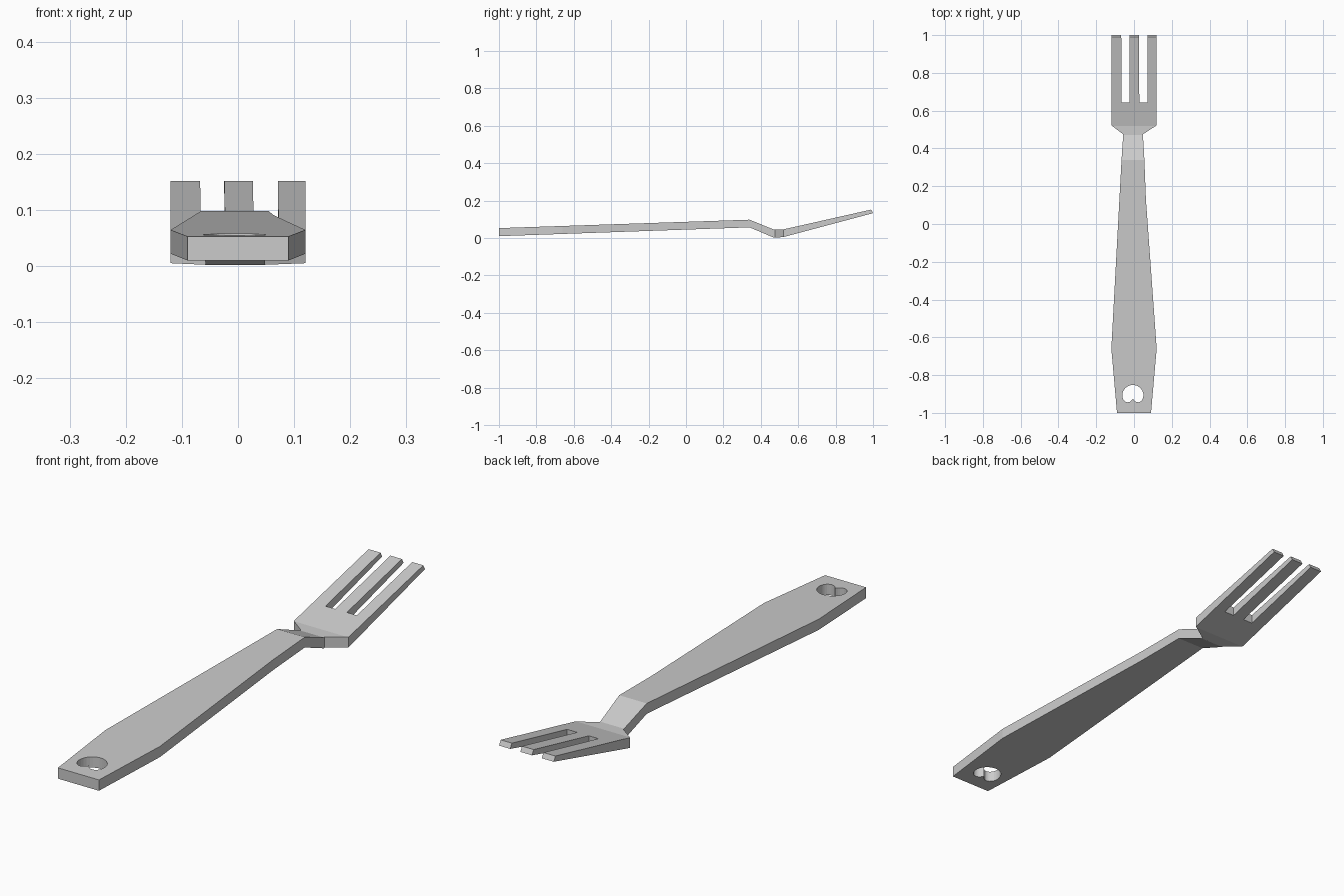
import bpy, bmesh
from math import cos, sin, radians
from mathutils import Vector

if "Cube" in bpy.data.objects:
    bpy.data.objects.remove(bpy.data.objects["Cube"])


def prism(name, points, to_3d, low, high):
    """Extrude a closed 2D outline between two depths."""
    bm = bmesh.new()
    face = bm.faces.new([bm.verts.new(to_3d(a, b, low)) for a, b in points])
    new = bmesh.ops.extrude_face_region(bm, geom=[face])["geom"]
    shift = Vector(to_3d(0, 0, high)) - Vector(to_3d(0, 0, low))
    bmesh.ops.translate(bm, vec=shift,
                        verts=[v for v in new if isinstance(v, bmesh.types.BMVert)])
    bmesh.ops.recalc_face_normals(bm, faces=bm.faces)
    mesh = bpy.data.meshes.new(name)
    bm.to_mesh(mesh)
    bm.free()
    obj = bpy.data.objects.new(name, mesh)
    bpy.context.collection.objects.link(obj)
    return obj


def boolean(obj, cutter, operation):
    cutter.hide_render = True
    mod = obj.modifiers.new(cutter.name, 'BOOLEAN')
    mod.operation = operation
    mod.solver = 'EXACT'
    mod.object = cutter
    bpy.context.view_layer.objects.active = obj
    bpy.ops.object.modifier_apply(modifier=mod.name)
    bpy.data.objects.remove(cutter)


def side(y, z, x):
    return (x, y, z)


def plan(x, y, z):
    return (x, y, z)


# Bent bar: side profile swept across the width
profile = [(-1, 0.01), (0.34, 0.057), (0.47, 0.002), (0.52, 0.005), (1, 0.133),
           (0.99, 0.152), (0.52, 0.046), (0.47, 0.045), (0.34, 0.098), (-1, 0.053)]
fork = prism("fork", profile, side, -0.3, 0.3)

# Plan outline: handle, neck, shoulders and three tines
outline = [(-0.09, -1.1), (0.09, -1.1), (0.09, -1), (0.12, -0.66), (0.063, 0.13),
           (0.055, 0.34), (0.047, 0.475), (0.12, 0.522),
           (0.12, 1.1), (0.071, 1.1), (0.072, 0.642), (0.028, 0.642), (0.026, 1.1),
           (-0.025, 1.1), (-0.023, 0.642), (-0.066, 0.642), (-0.068, 1.1), (-0.12, 1.1),
           (-0.12, 0.522), (-0.057, 0.475), (-0.066, 0.34)]
outline += [(-0.12, -0.66), (-0.09, -1)]
boolean(fork, prism("plan_outline", outline, plan, -0.5, 0.5), 'INTERSECT')

# Hanging hole: domed end with two lobes meeting in a cusp
cx = -0.006
dome = [(0.056 * cos(radians(a)), -0.908 + 0.056 * sin(radians(a)))
        for a in range(0, 181, 12)]
lobes = [(c + 0.029 * cos(radians(a)), -0.908 + 0.036 * sin(radians(a)))
         for c, start, end in ((-0.027, 195, 325), (0.027, 215, 346))
         for a in range(start, end, 15)]
left = [p for p in lobes if p[0] < -0.002]
right = [p for p in lobes if p[0] > 0.002]
hole = [(cx + x, y) for x, y in dome + left + [(0, -0.925)] + right]
boolean(fork, prism("hanging_hole", hole, plan, -0.5, 0.5), 'DIFFERENCE')
